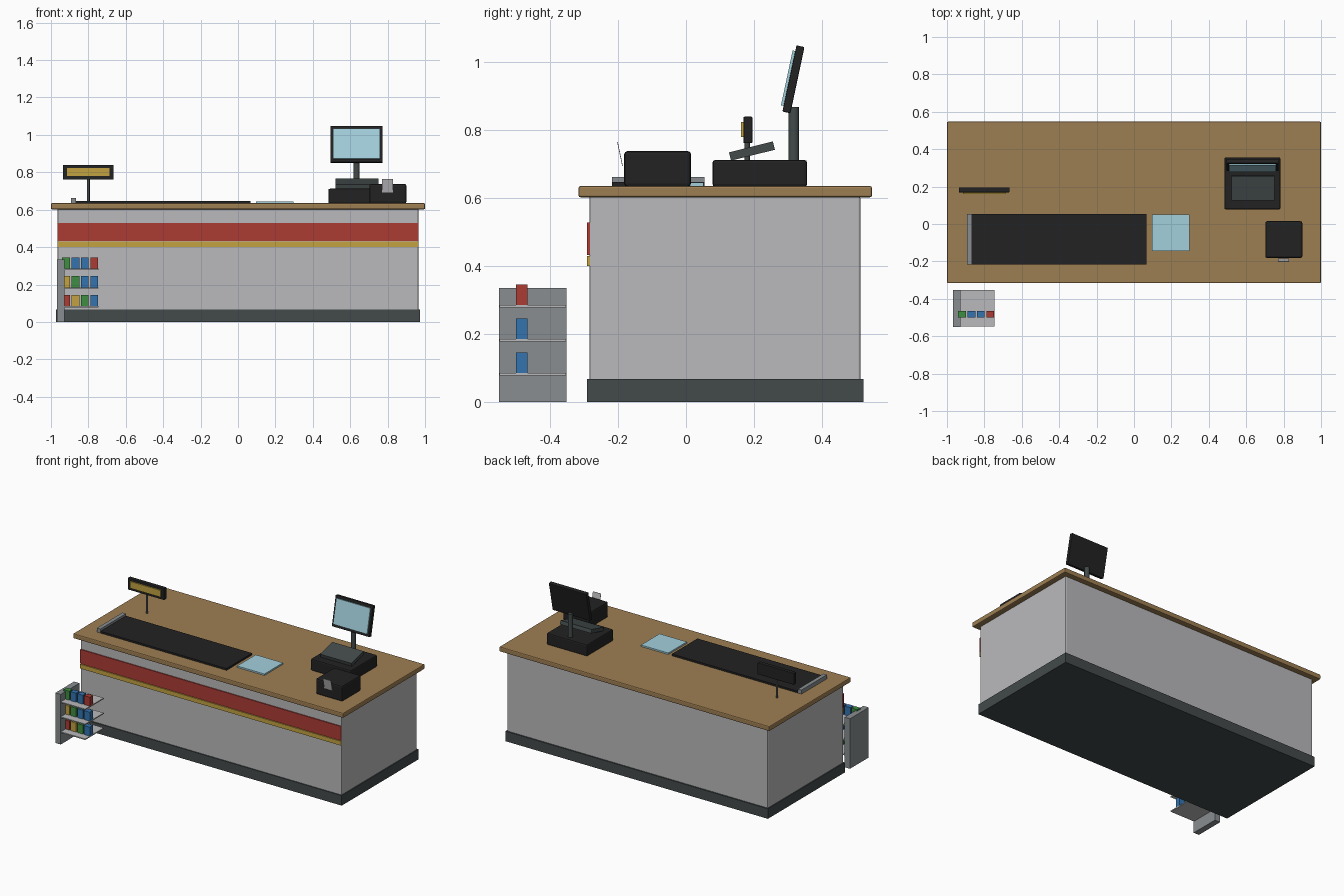
import bpy, math
from mathutils import Vector

if "Cube" in bpy.data.objects:
    bpy.data.objects.remove(bpy.data.objects["Cube"])


def lin(c):
    return c / 12.92 if c <= 0.04045 else ((c + 0.055) / 1.055) ** 2.4


def material(name, hexcode):
    m = bpy.data.materials.new(name)
    rgb = [lin(int(hexcode[i:i + 2], 16) / 255) for i in (0, 2, 4)]
    m.diffuse_color = (*rgb, 1)
    m.use_nodes = True
    m.node_tree.nodes["Principled BSDF"].inputs["Base Color"].default_value = m.diffuse_color
    return m


MAT = {n: material(n, h) for n, h in {
    "light_grey": "BABABC", "wood": "9E7E52", "red": "AC3B34", "yellow": "C2A240",
    "dark_grey": "434A4A", "black": "222222", "pale_blue": "A2D0DC",
    "mid_grey": "888D90", "green": "3F8E42", "blue": "3474B0"}.items()}


def box(name, x, y, z, mat, bevel=0.0, tilt=0.0):
    """Box from (min, max) ranges, optionally bevelled and tilted about x (degrees)."""
    lo, hi = Vector((x[0], y[0], z[0])), Vector((x[1], y[1], z[1]))
    bpy.ops.mesh.primitive_cube_add(size=1, location=(lo + hi) / 2)
    o = bpy.context.object
    o.name = name
    for v in o.data.vertices:
        v.co = v.co * (hi - lo)
    o.rotation_euler.x = math.radians(tilt)
    o.data.materials.append(MAT[mat])
    if bevel:
        b = o.modifiers.new("Bevel", 'BEVEL')
        b.width = bevel
        b.segments = 2
    return o


def mid(centre, size):
    return (centre - size / 2, centre + size / 2)


def rod(name, x, y, z, r, mat):
    bpy.ops.mesh.primitive_cylinder_add(vertices=16, radius=r, depth=z[1] - z[0],
                                        location=(x, y, sum(z) / 2))
    o = bpy.context.object
    o.name = name
    o.data.materials.append(MAT[mat])
    bpy.ops.object.shade_smooth_by_angle(angle=math.radians(40))
    return o


# Counter
box("counter_body", (-0.965, 0.965), (-0.284, 0.513), (0.004, 0.605), "light_grey", 0.006)
box("plinth", (-0.972, 0.972), (-0.291, 0.522), (0, 0.067), "dark_grey")
box("counter_top", (-1, 1), (-0.316, 0.547), (0.602, 0.635), "wood", 0.006)
box("red_stripe", (-0.965, 0.965), (-0.291, -0.282), (0.433, 0.528), "red")
box("yellow_stripe", (-0.965, 0.965), (-0.291, -0.282), (0.400, 0.429), "yellow")

# Conveyor and scanner
box("conveyor_belt", (-0.87, 0.067), (-0.217, 0.054), (0.633, 0.647), "black")
box("belt_end_guard", (-0.893, -0.867), (-0.217, 0.054), (0.633, 0.662), "mid_grey")
box("scanner_glass", (0.095, 0.297), (-0.145, 0.052), (0.633, 0.645), "pale_blue")

# Cash register
box("register_base", (0.483, 0.783), (0.078, 0.356), (0.633, 0.712), "black", 0.008)
box("keyboard", (0.52, 0.75), mid(0.194, 0.133), mid(0.738, 0.025), "dark_grey", 0, 14)
rod("monitor_post", 0.634, 0.317, (0.70, 0.868), 0.016, "dark_grey")

# Monitor leaning back, with its screen plate just in front
lean = math.radians(-12)
box("monitor", mid(0.634, 0.278), mid(0.316, 0.024), mid(0.949, 0.199), "black", 0.003, -12)
off = 0.0155
box("monitor_screen", mid(0.634, 0.252), mid(0.316 - off * math.cos(lean), 0.009),
    mid(0.949 - off * math.sin(lean), 0.165), "pale_blue", 0, -12)

# Receipt printer
box("printer", (0.702, 0.9), (-0.182, 0.015), (0.633, 0.738), "black", 0.01)
box("receipt_paper", mid(0.8, 0.06), mid(-0.194, 0.002), mid(0.729, 0.073),
    "light_grey", 0, 12)

# Customer display on a pole
rod("display_pole", -0.8, 0.18, (0.63, 0.77), 0.0075, "dark_grey")
box("customer_display", mid(-0.801, 0.27), (0.169, 0.195), (0.761, 0.839), "black", 0.003)
box("display_panel", mid(-0.801, 0.226), (0.161, 0.170), (0.779, 0.824), "yellow")

# Sweets rack
box("rack_panel", (-0.968, -0.928), (-0.55, -0.352), (0, 0.335), "mid_grey")
rows = [("red", "yellow", "green", "blue"),
        ("yellow", "green", "blue", "blue"),
        ("green", "blue", "blue", "red")]
for r, row in enumerate(rows):
    z = 0.085 + 0.1 * r
    box(f"rack_shelf_{r + 1}", (-0.95, -0.747), (-0.549, -0.353), (z - 0.007, z), "light_grey")
    for i, colour in enumerate(row):
        box(f"packet_{r + 1}_{i + 1}", mid(-0.92 + 0.0505 * i, 0.042), (-0.5, -0.466),
            (z, z + 0.06), colour)
